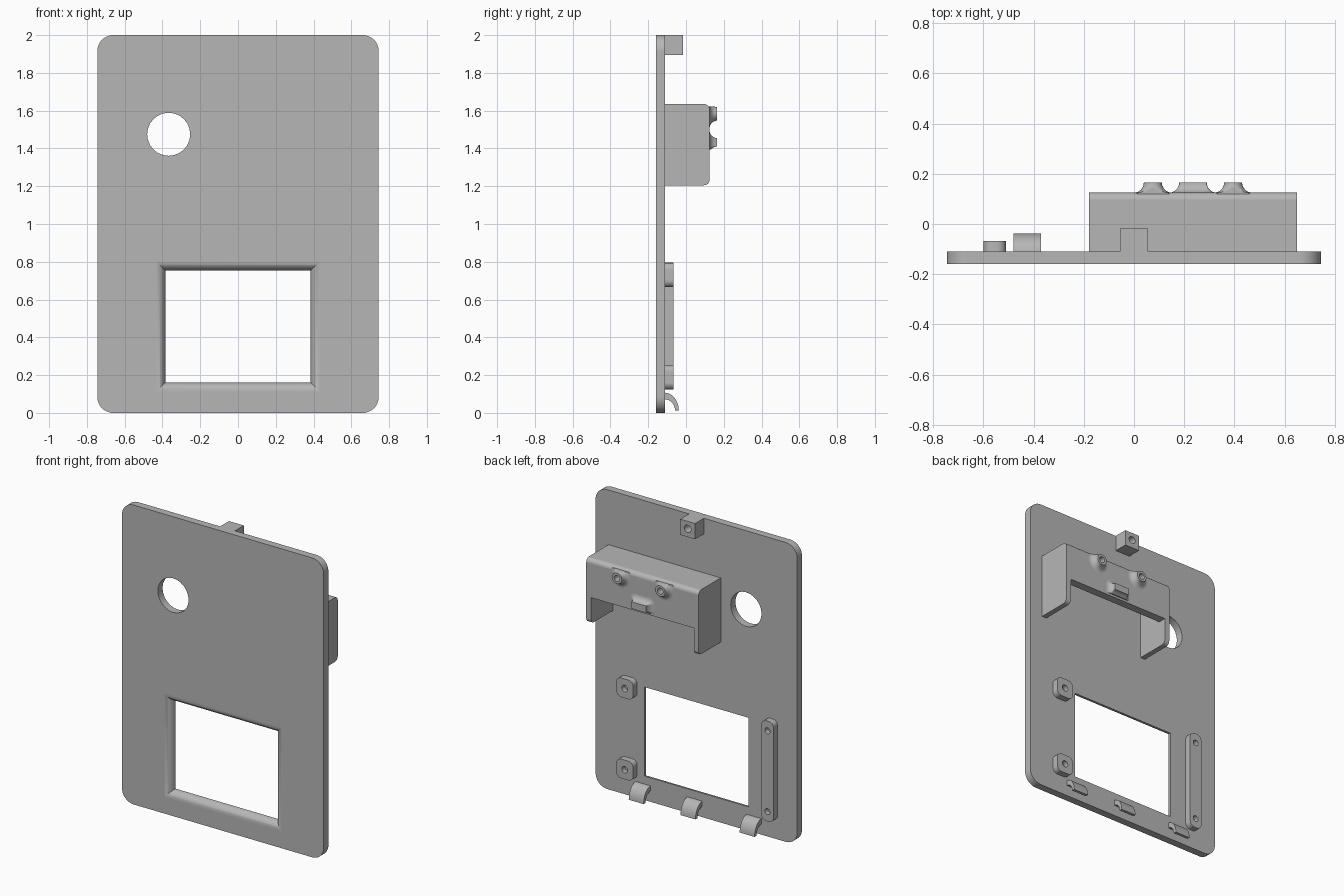
import bpy, bmesh
from math import sin, cos, pi, radians

if "Cube" in bpy.data.objects:
    bpy.data.objects.remove(bpy.data.objects["Cube"])

grey = bpy.data.materials.new("grey plastic")
grey.use_nodes = True
grey.diffuse_color = (0.47, 0.47, 0.47, 1)
grey.node_tree.nodes["Principled BSDF"].inputs["Base Color"].default_value = (0.47, 0.47, 0.47, 1)

FRONT, BACK = -0.16, -0.11      # faces of the panel
BASE = BACK - 0.01              # parts sink slightly into the panel
WALL, TIP = 0.125, 0.165        # cover back and boss tips


def loft(name, rings):
    """Skin a stack of equal-sized closed rings and cap both ends."""
    bm = bmesh.new()
    loops = [[bm.verts.new(p) for p in ring] for ring in rings]
    n = len(loops[0])
    for a, b in zip(loops, loops[1:]):
        for i in range(n):
            j = (i + 1) % n
            bm.faces.new((a[i], a[j], b[j], b[i]))
    bm.faces.new(loops[0])
    bm.faces.new(loops[-1])
    bmesh.ops.recalc_face_normals(bm, faces=bm.faces)
    mesh = bpy.data.meshes.new(name)
    bm.to_mesh(mesh)
    bm.free()
    mesh.materials.append(grey)
    obj = bpy.data.objects.new(name, mesh)
    bpy.context.collection.objects.link(obj)
    return obj


def rect(x0, x1, z0, z1, r=0, seg=8):
    """Rectangle in x and z, with rounded corners when r is given."""
    if r == 0:
        return [(x0, z0), (x1, z0), (x1, z1), (x0, z1)]
    corners = [(x1 - r, z1 - r), (x0 + r, z1 - r), (x0 + r, z0 + r), (x1 - r, z0 + r)]
    return [(cx + r * cos((k + i / seg) * pi / 2), cz + r * sin((k + i / seg) * pi / 2))
            for k, (cx, cz) in enumerate(corners) for i in range(seg + 1)]


def circle(x, z, r, n=40):
    return [(x + r * cos(2 * pi * i / n), z + r * sin(2 * pi * i / n)) for i in range(n)]


def at_y(shape, y):
    return [(x, y, z) for x, z in shape]


def prism(name, shape, y0, y1):
    return loft(name, [at_y(shape, y0), at_y(shape, y1)])


def extrude_x(name, profile, x0, x1):
    return loft(name, [[(x, y, z) for y, z in profile] for x in (x0, x1)])


def cut(obj, *cutters):
    bpy.context.view_layer.objects.active = obj
    for cutter in cutters:
        mod = obj.modifiers.new("cut", 'BOOLEAN')
        mod.operation = 'DIFFERENCE'
        mod.solver = 'EXACT'
        mod.object = cutter
        bpy.ops.object.modifier_apply(modifier=mod.name)


def discard(*objs):
    for obj in objs:
        bpy.data.objects.remove(obj)


def bore(obj, spots, r, y0, y1):
    """Drill round holes along y."""
    for x, z in spots:
        drill = prism("drill", circle(x, z, r, 24), y0, y1)
        cut(obj, drill)
        discard(drill)


# Panel with rounded corners, window with a rounded front lip, and round port
panel = prism("panel", rect(-0.745, 0.745, 0, 2, 0.085, 12), FRONT, BACK)
lip = 0.05
rings = [at_y(rect(-0.385 - lip, 0.385 + lip, 0.16 - lip, 0.755 + lip), FRONT - 0.02)]
for i in range(13):
    t = i / 12 * pi / 2
    o = lip * (1 - sin(t))
    rings.append(at_y(rect(-0.385 - o, 0.385 + o, 0.16 - o, 0.755 + o),
                      FRONT + lip * (1 - cos(t))))
rings.append(at_y(rect(-0.385, 0.385, 0.16, 0.755), BACK + 0.05))
window = loft("window_cutter", rings)
cut(panel, window)
discard(window)
bore(panel, [(-0.367, 1.475)], 0.114, -0.3, 0.1)

# Top catch block
catch = prism("top_catch", rect(-0.055, 0.055, 1.895, 2), BASE, -0.017)
bore(catch, [(0, 1.95)], 0.025, -0.09, 0.1)

# Hollow cover: rounded profile, open below, rear wall shorter than the sides
profile = [(BASE, 1.205), (BASE, 1.635)]
for k, (cz, s) in enumerate([(1.605, 1), (1.235, -1)]):
    arc = [(WALL - 0.03 + 0.03 * sin(i * pi / 16), cz + s * 0.03 * cos(i * pi / 16))
           for i in range(9)]
    profile += arc if k == 0 else arc[::-1]
cover = extrude_x("cover", profile, -0.18, 0.65)
inner = prism("inner_cutter", rect(-0.145, 0.615, 1.1, 1.6), -0.2, 0.07)
opening = prism("opening_cutter", rect(-0.145, 0.615, 1.1, 1.38), -0.2, 0.3)
cut(cover, inner, opening)
discard(inner, opening)
boss_spots = [(0.075, 1.583), (0.395, 1.583)]
bore(cover, boss_spots, 0.02, 0.09, 0.3)


# Flared bosses and tab on the cover
def flared(name, shape, low, high):
    f = TIP - WALL
    steps = [i / 10 * pi / 2 for i in range(11)]
    sections = [(f, WALL - 0.03)] + [(f * (1 - sin(t)), WALL + f * (1 - cos(t))) for t in steps]
    return loft(name, [[(x, y, min(max(z, low), high)) for x, z in shape(o)]
                       for o, y in sections])


bosses = []
for name, (bx, bz) in zip(("right_boss", "left_boss"), boss_spots):
    boss = flared(name, lambda o: circle(bx, bz, 0.036 + o), 1.4, 1.622)
    bore(boss, [(bx, bz)], 0.02, 0.05, 0.3)
    bosses.append(boss)
tab = flared("tab", lambda o: rect(0.18 - o, 0.29 + o, 1.41 - o, 1.455 + o, o + 0.002),
             1.395, 1.622)

# Screw rail and two screw pads beside the window
rail = prism("screw_rail", rect(-0.6, -0.51, 0.125, 0.795, 0.035), BASE, -0.067)
bore(rail, [(-0.555, 0.19), (-0.555, 0.73)], 0.02, -0.1, 0.1)
pads = []
for name, z in (("lower_pad", 0.188), ("upper_pad", 0.73)):
    pad = prism(name, rect(0.438, 0.562, z - 0.064, z + 0.064, 0.035), BASE, -0.067)
    bore(pad, [(0.5, z)], 0.022, -0.1, 0.1)
    pads.append(pad)

# Curved hooks along the bottom edge
hook = []
for ry, rz, sweep in ((0.075, 0.095, range(11)), (0.055, 0.06, range(10, -1, -1))):
    hook += [(BACK - 0.003 + ry * sin(i * pi / 20), 0.012 + rz * cos(i * pi / 20)) for i in sweep]
hooks = [extrude_x(name, hook, x - 0.055, x + 0.055)
         for name, x in (("right_hook", -0.425), ("middle_hook", 0.012), ("left_hook", 0.395))]

# Smooth the curved surfaces and keep the edges crisp
for obj in [panel, catch, cover, tab, rail, *bosses, *pads, *hooks]:
    obj.data.shade_smooth()
    obj.data.set_sharp_from_angle(angle=radians(30))
    mod = obj.modifiers.new("even shading", 'WEIGHTED_NORMAL')
    mod.keep_sharp = True
